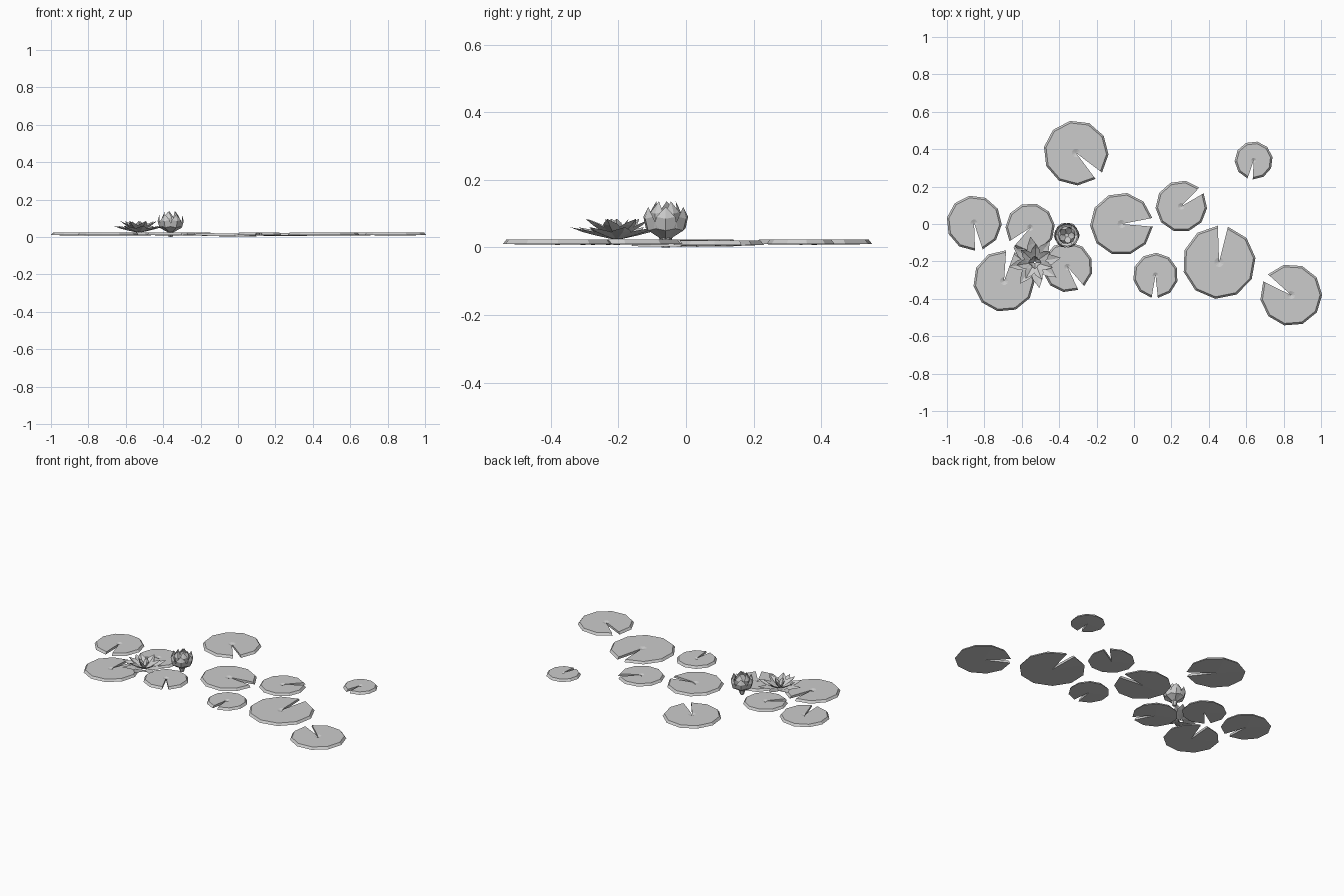
import bpy, bmesh
from math import radians, sin, cos, pi
from mathutils import Matrix, Vector

if "Cube" in bpy.data.objects:
    bpy.data.objects.remove(bpy.data.objects["Cube"])

grey = bpy.data.materials.new("plain grey")
grey.use_nodes = True
grey.diffuse_color = (0.6, 0.6, 0.6, 1)
grey.node_tree.nodes["Principled BSDF"].inputs["Base Color"].default_value = (0.6, 0.6, 0.6, 1)


def make_object(name, bm, matrix):
    mesh = bpy.data.meshes.new(name)
    bm.to_mesh(mesh)
    bm.free()
    mesh.materials.append(grey)
    obj = bpy.data.objects.new(name, mesh)
    obj.matrix_world = matrix
    bpy.context.collection.objects.link(obj)


# Lily pad: notched polygon with a sloping rim and a small dip at the stem
def lily_pad(name, x, y, r, notch, z=0.008, tilt=0.0, sides=10):
    bm = bmesh.new()
    half = radians(8)
    angles = [radians(notch) + half + (2 * pi - 2 * half) * i / sides for i in range(sides + 1)]

    def loop(radius, height):
        return [bm.verts.new((radius * cos(a), radius * sin(a), height)) for a in angles]

    low, top, dip = loop(r, 0.002), loop(r - 0.011, 0.016), loop(r * 0.13, 0.016)
    base = bm.verts.new((0, 0, 0))
    stem = bm.verts.new((0, 0, 0.009))
    for i in range(sides):
        bm.faces.new((low[i], low[i + 1], top[i + 1], top[i]))
        bm.faces.new((top[i], top[i + 1], dip[i + 1], dip[i]))
        bm.faces.new((dip[i], dip[i + 1], stem))
        bm.faces.new((low[i + 1], low[i], base))
    bm.faces.new((base, low[0], top[0], dip[0], stem))
    bm.faces.new((low[-1], base, stem, dip[-1], top[-1]))
    make_object(name, bm, Matrix.Translation((x, y, z)) @ Matrix.Rotation(radians(tilt), 4, 'Y'))


# Flower: rings of folded, pointed petals following a side profile
def flower(name, x, y, z, rings, lean):
    bm = bmesh.new()
    for count, turn, width, profile in rings:
        for k in range(count):
            spin = Matrix.Rotation(radians(turn) + 2 * pi * k / count, 3, 'Z')
            rows = []
            for (rad, height), w in zip(profile, (0.25, 1, 0.8, 0)):
                half = width * w / 2
                edge = rad - half * 0.35
                pts = [(edge, -half, height + half * 0.2), (rad, 0, height), (edge, half, height + half * 0.2)]
                rows.append([bm.verts.new(spin @ Vector(p)) for p in (pts if w else pts[1:2])])
            for a, b in zip(rows, rows[1:]):
                for i in range(2):
                    if len(b) > 1:
                        bm.faces.new((a[i], a[i + 1], b[i + 1], b[i]))
                    else:
                        bm.faces.new((a[i], a[i + 1], b[0]))
    make_object(name, bm, Matrix.Translation((x, y, z)) @ Matrix.Rotation(radians(lean), 4, 'X'))


pads = [
    (-0.855, 0.005, 0.148, -80),
    (-0.555, -0.02, 0.132, -139),
    (-0.695, -0.305, 0.165, 78),
    (-0.355, -0.23, 0.135, -57),
    (-0.31, 0.38, 0.174, -45),
    (-0.067, 0.0, 0.168, 3, 0.003, 1),
    (0.253, 0.095, 0.138, 38, 0.005),
    (0.115, -0.275, 0.121, -92),
    (0.455, -0.205, 0.196, 84),
    (0.64, 0.34, 0.102, -101),
    (0.84, -0.38, 0.166, 146),
]
for number, pad in enumerate(pads, 1):
    lily_pad(f"lily_pad_{number}", *pad)

# Half closed blossom
flower("closed_blossom", -0.36, -0.06, 0.025, [
    (6, 0, 0.07, [(0.015, 0), (0.06, 0.025), (0.07, 0.06), (0.06, 0.095)]),
    (5, 30, 0.06, [(0.01, 0.005), (0.042, 0.035), (0.048, 0.075), (0.03, 0.112)]),
], 0)

# Wide open blossom
flower("open_blossom", -0.53, -0.205, 0.025, [
    (8, 10, 0.065, [(0.015, 0), (0.06, 0.01), (0.1, 0.02), (0.14, 0.035)]),
    (7, 35, 0.055, [(0.012, 0.005), (0.045, 0.022), (0.075, 0.04), (0.1, 0.06)]),
    (4, 0, 0.035, [(0.005, 0.01), (0.02, 0.025), (0.03, 0.045), (0.035, 0.06)]),
], 0)

# Stem below the blossoms' meeting pads
bm = bmesh.new()
bmesh.ops.create_cone(bm, cap_ends=True, segments=6, radius1=0.012, radius2=0.02, depth=0.03)
make_object("blossom_stem", bm, Matrix.Translation((-0.36, -0.06, 0.015)))
